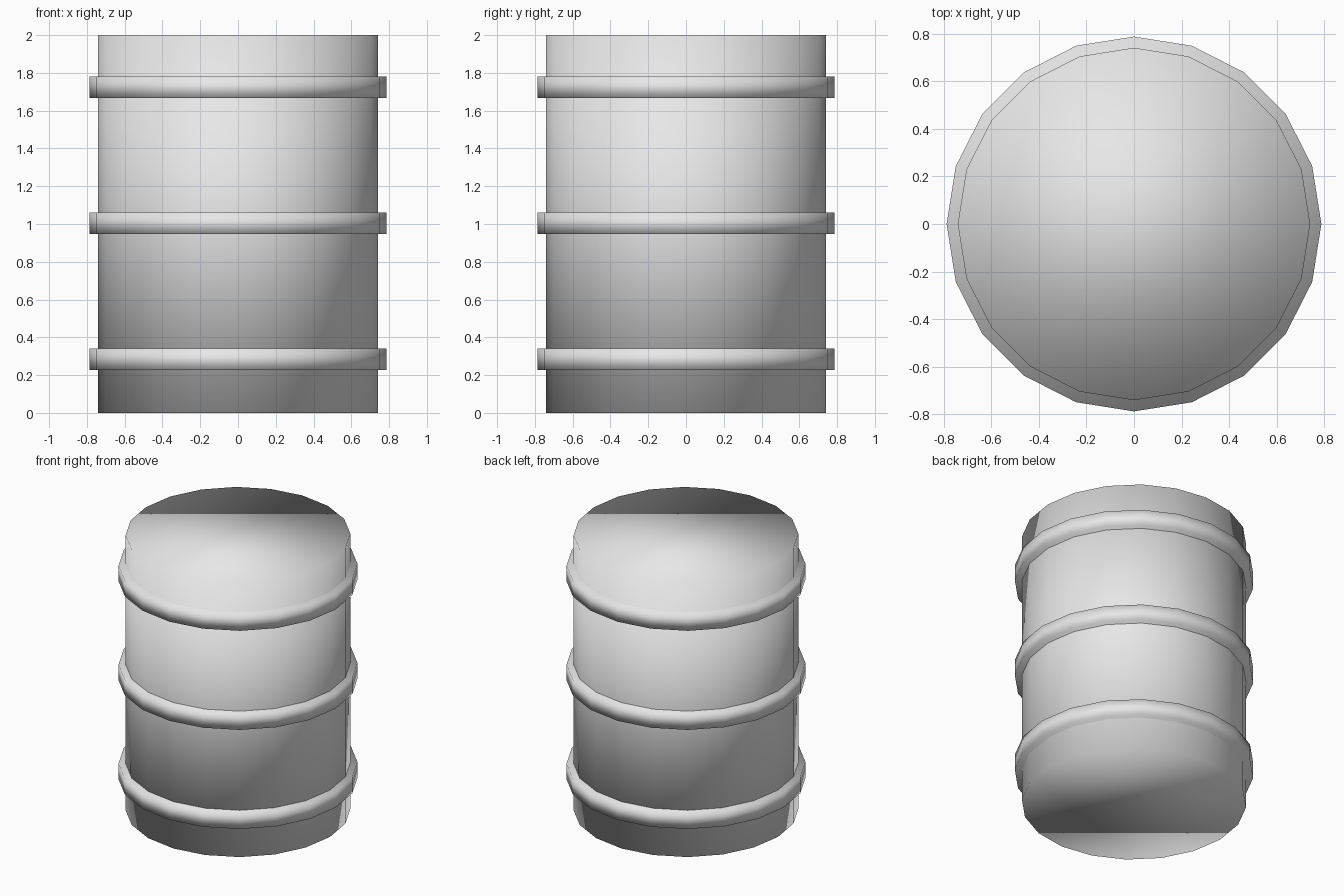
import bpy

cube = bpy.data.objects.get("Cube")
if cube:
    bpy.data.objects.remove(cube, do_unlink=True)

SIDES = 20
grey = bpy.data.materials.new("light grey")
grey.use_nodes = True
colour = (0.8, 0.8, 0.8, 1)
grey.diffuse_color = colour
grey.node_tree.nodes["Principled BSDF"].inputs["Base Color"].default_value = colour


def drum(name, radius, bottom, top):
    """Capped cylinder, shaded smooth all over."""
    bpy.ops.mesh.primitive_cylinder_add(
        vertices=SIDES, radius=radius, depth=top - bottom,
        location=(0, 0, (bottom + top) / 2))
    obj = bpy.context.object
    obj.name = name
    obj.data.materials.append(grey)
    bpy.ops.object.shade_smooth()
    return obj


# Barrel body
drum("barrel_body", 0.74, 0, 2)

# Three hoops around the body
for name, middle in (("lower", 0.283), ("middle", 1.003), ("upper", 1.723)):
    drum(name + "_hoop", 0.787, middle - 0.057, middle + 0.057)
